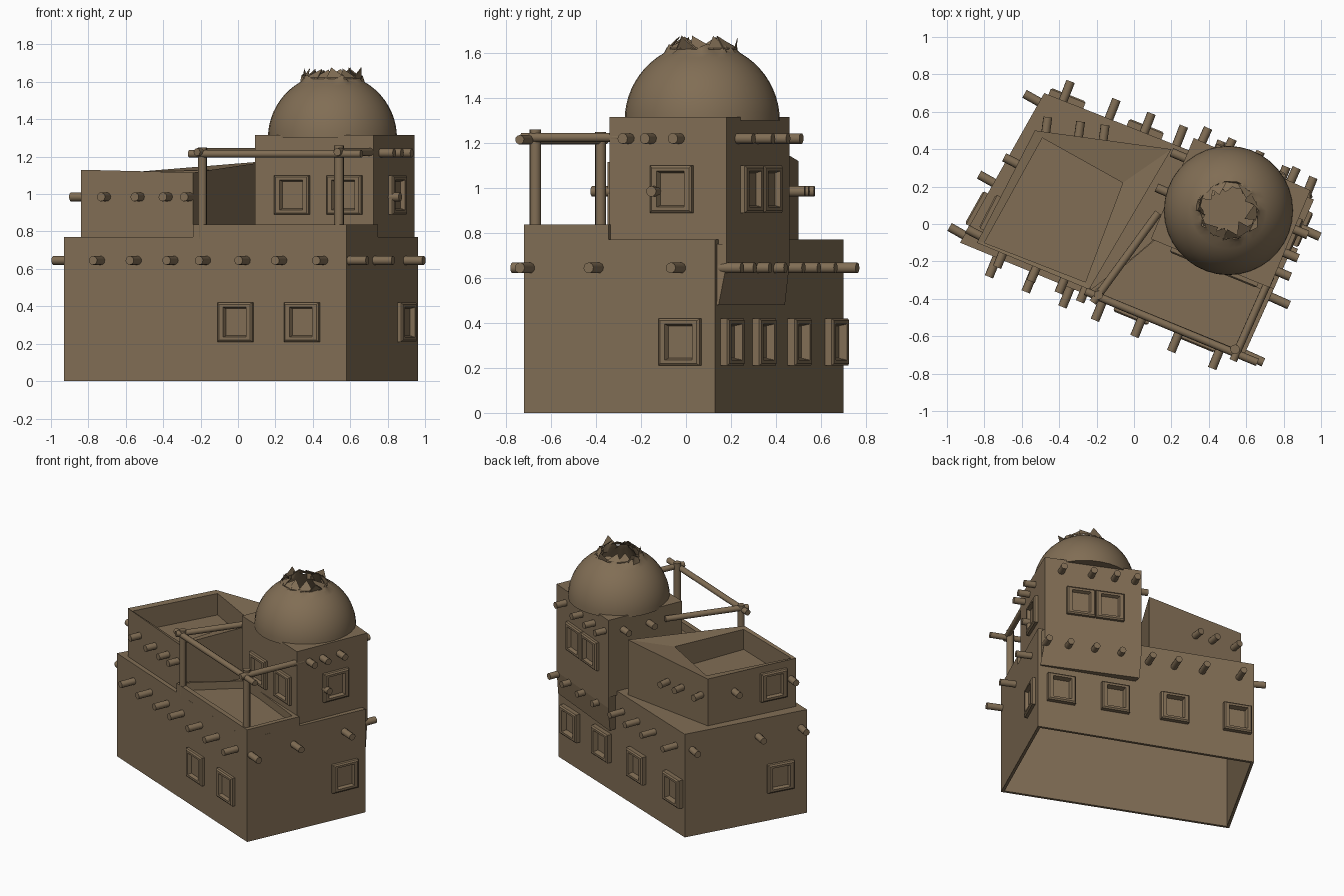
import bpy, bmesh, math, random
from mathutils import Vector

random.seed(4)
if "Cube" in bpy.data.objects:
    bpy.data.objects.remove(bpy.data.objects["Cube"], do_unlink=True)

clay = bpy.data.materials.new("brown clay")
clay.use_nodes = True
clay.diffuse_color = (0.22, 0.155, 0.09, 1)
clay.node_tree.nodes["Principled BSDF"].inputs["Base Color"].default_value = clay.diffuse_color


def loft(name, rings, smooth=False):
    """Closed solid through matching rings of points, capped at both ends."""
    bm = bmesh.new()
    loops = [[bm.verts.new(p) for p in ring] for ring in rings]
    n = len(loops[0])
    for a, b in zip(loops, loops[1:]):
        for i in range(n):
            j = (i + 1) % n
            bm.faces.new((a[i], a[j], b[j], b[i]))
    bm.faces.new(loops[0])
    bm.faces.new(loops[-1])
    bmesh.ops.recalc_face_normals(bm, faces=bm.faces)
    mesh = bpy.data.meshes.new(name)
    bm.to_mesh(mesh)
    bm.free()
    mesh.materials.append(clay)
    ob = bpy.data.objects.new(name, mesh)
    bpy.context.collection.objects.link(ob)
    if smooth:
        bpy.ops.object.select_all(action='DESELECT')
        ob.select_set(True)
        bpy.context.view_layer.objects.active = ob
        bpy.ops.object.shade_smooth_by_angle(angle=math.radians(40))


def lift(plan, heights):
    """Raise a floor plan to one height or to one height per corner."""
    if not isinstance(heights, (list, tuple)):
        heights = [heights] * len(plan)
    return [Vector((p[0], p[1], z)) for p, z in zip(plan, heights)]


def pole(name, a, b, r):
    a, b = Vector(a), Vector(b)
    axis = (b - a).normalized()
    side = axis.orthogonal().normalized()
    up = axis.cross(side)
    turn = [math.tau * i / 10 for i in range(10)]
    rim = [(side * math.cos(t) + up * math.sin(t)) * r for t in turn]
    loft(name, [[a + p for p in rim], [b + p for p in rim]], True)


def on_wall(plan, side, t, z):
    """Point on a wall, with the wall's direction and outward normal."""
    p, q = Vector(plan[side]), Vector(plan[(side + 1) % 4])
    d = (q - p).normalized()
    c = p.lerp(q, t)
    return Vector((c.x, c.y, z)), Vector((d.x, d.y, 0)), Vector((d.y, -d.x, 0))


def beam_ends(name, plan, side, places, z, reach):
    for t in places:
        c, d, n = on_wall(plan, side, t, z)
        pole(name, c - n * 0.012, c + n * reach, 0.024)


def window(name, plan, side, t, z, depth=0.028):
    c, d, n = on_wall(plan, side, t, z)

    def rect(w, h, out):
        return [c + d * x * w + Vector((0, 0, y * h)) + n * out
                for x, y in ((-1, -1), (1, -1), (1, 1), (-1, 1))]
    loft(name, [rect(0.1, 0.105, -0.012), rect(0.1, 0.105, depth - 0.008),
                rect(0.09, 0.095, depth), rect(0.066, 0.08, depth), rect(0.058, 0.072, 0.004)])


FRONT, RIGHT, BACK, LEFT = range(4)

# Floor plans, counter-clockwise from the front corner at -x
base = [(-0.93, -0.1), (0.58, -0.72), (0.962, 0.13), (-0.48, 0.7)]
base_inner = [(-0.902, -0.09), (0.569, -0.694), (0.935, 0.119), (-0.472, 0.675)]
tower = [(0.09, -0.08), (0.725, -0.34), (0.943, 0.18), (0.32, 0.46)]
panel_foot = [(0.31, 0.375), (0.94, 0.126), (0.955, 0.145), (0.32, 0.44)]
panel_head = panel_foot[:2] + tower[2:]
terrace = [(-0.24, -0.383), (0.58, -0.72), (0.748, -0.345), (0.12, -0.07)]
terrace_inner = [(-0.23, -0.35), (0.565, -0.675), (0.7, -0.36), (0.12, -0.08)]
room = [(-0.84, -0.1), (-0.24, -0.35), (0.2, 0.4), (-0.53, 0.5)]
room_inner = [(-0.8, -0.1), (-0.26, -0.31), (-0.06, 0.22), (-0.49, 0.46)]

# Ground floor, hollow from below
loft("ground_floor", [lift(base_inner, 0.73), lift(base_inner, 0), lift(base, 0), lift(base, 0.77)])

# Terrace with a low parapet
loft("terrace", [lift(terrace, 0.74), lift(terrace, 0.838),
                 lift(terrace_inner, 0.838), lift(terrace_inner, 0.78)])

# Upper room with a sunken roof
loft("upper_room", [lift(room, 0.74), lift(room, [1.13, 1.115, 1.18, 1.12]),
                    lift(room_inner, [1.12, 1.11, 1.13, 1.12]), lift(room_inner, 0.96)])

# Tower, and the panel that carries its back wall down the ground floor
loft("tower", [lift(tower, 0.74), lift(tower, 1.315)])
loft("tower_back_panel", [lift(panel_foot, 0.48), lift(panel_head, 0.66), lift(panel_head, 0.75)])

# Broken dome: outer shell, ragged lip, then the hollow inside
SEG = 36
cx, cy = 0.505, 0.072


def circle(r, z, jag=0.0):
    ring = []
    for i in range(SEG):
        a = math.tau * i / SEG
        k = r + random.uniform(-jag, jag)
        ring.append(Vector((cx + k * math.cos(a), cy + k * math.sin(a),
                            z + random.uniform(-jag, jag) * 0.4)))
    return ring


shell = [circle(0.345 * math.cos(a), 1.3 + 0.345 * math.sin(a))
         for a in (math.radians(6 * k) for k in range(11))]
loft("dome", shell + [circle(0.135, 1.63, 0.035), circle(0.15, 1.58, 0.02),
                      circle(0.29, 1.4), circle(0.31, 1.325)], True)

# Loose shards round the break
for i in range(13):
    a = math.tau * i / 13
    out = Vector((math.cos(a), math.sin(a), 0))
    side = Vector((-out.y, out.x, 0))
    c = Vector((cx, cy, 1.615)) + out * 0.15
    tip = c + out * random.uniform(-0.1, 0.03) + Vector((0, 0, random.uniform(0.035, 0.057)))
    tri = [c - side * 0.05, c + side * 0.05, tip + side * random.uniform(-0.06, 0.06)]
    loft("dome_shard", [tri, [p + Vector((0, 0, 0.008)) for p in tri]])

# Ground floor beam ends
beam_ends("base_front_beam", base, FRONT, (0.13, 0.26, 0.39, 0.505, 0.645, 0.775, 0.92), 0.645, 0.11)
beam_ends("base_right_beam", base, RIGHT, (0.03, 0.39, 0.82), 0.645, 0.11)
beam_ends("base_back_beam", base, BACK, (0.03, 0.13, 0.25, 0.37, 0.51, 0.63, 0.76, 0.93), 0.645, 0.11)
beam_ends("base_left_beam", base, LEFT, (0.06, 0.6, 0.95), 0.645, 0.09)

# Upper room beam ends
beam_ends("room_front_beam", room, FRONT, (0.23, 0.53, 0.78, 0.97), 0.985, 0.08)
beam_ends("room_back_beam", room, BACK, (0.5, 0.68, 0.92), 0.985, 0.08)
beam_ends("room_left_beam", room, LEFT, (0.3, 0.94), 0.985, 0.08)

# Tower beam ends
beam_ends("tower_right_beam", tower, RIGHT, (0.17, 0.36, 0.6), 1.22, 0.08)
beam_ends("tower_back_beam", tower, BACK, (0.17, 0.48, 0.72, 0.93), 1.22, 0.08)
beam_ends("tower_left_beam", tower, LEFT, (0.2, 0.55), 1.22, 0.08)
beam_ends("tower_low_beam", tower, RIGHT, (0.4,), 0.985, 0.06)

# Windows
for t in (0.61, 0.845):
    window("front_window", base, FRONT, t, 0.315)
for t in (0.105, 0.355, 0.63, 0.92):
    window("back_window", base, BACK, t, 0.315, 0.04)
window("right_window", base, RIGHT, 0.82, 0.315)
window("left_window", base, LEFT, 0.78, 0.315)
for t in (0.32, 0.76):
    window("tower_front_window", tower, FRONT, t, 0.995)
window("tower_right_window", tower, RIGHT, 0.54, 0.995)
for t in (0.37, 0.67):
    window("tower_back_window", tower, BACK, t, 0.995)
window("room_left_window", room, LEFT, 0.74, 0.97)

# Terrace frame: two posts and the poles that tie them to the tower
pole("left_post", (-0.19, -0.38, 0.76), (-0.19, -0.38, 1.25), 0.024)
pole("right_post", (0.54, -0.67, 0.78), (0.54, -0.67, 1.26), 0.026)
pole("front_rail", (-0.26, -0.36, 1.215), (0.66, -0.74, 1.215), 0.021)
pole("right_rail", (0.53, -0.73, 1.225), (0.73, -0.28, 1.225), 0.021)
pole("left_rail", (-0.22, -0.42, 1.225), (0.13, 0.06, 1.225), 0.021)
